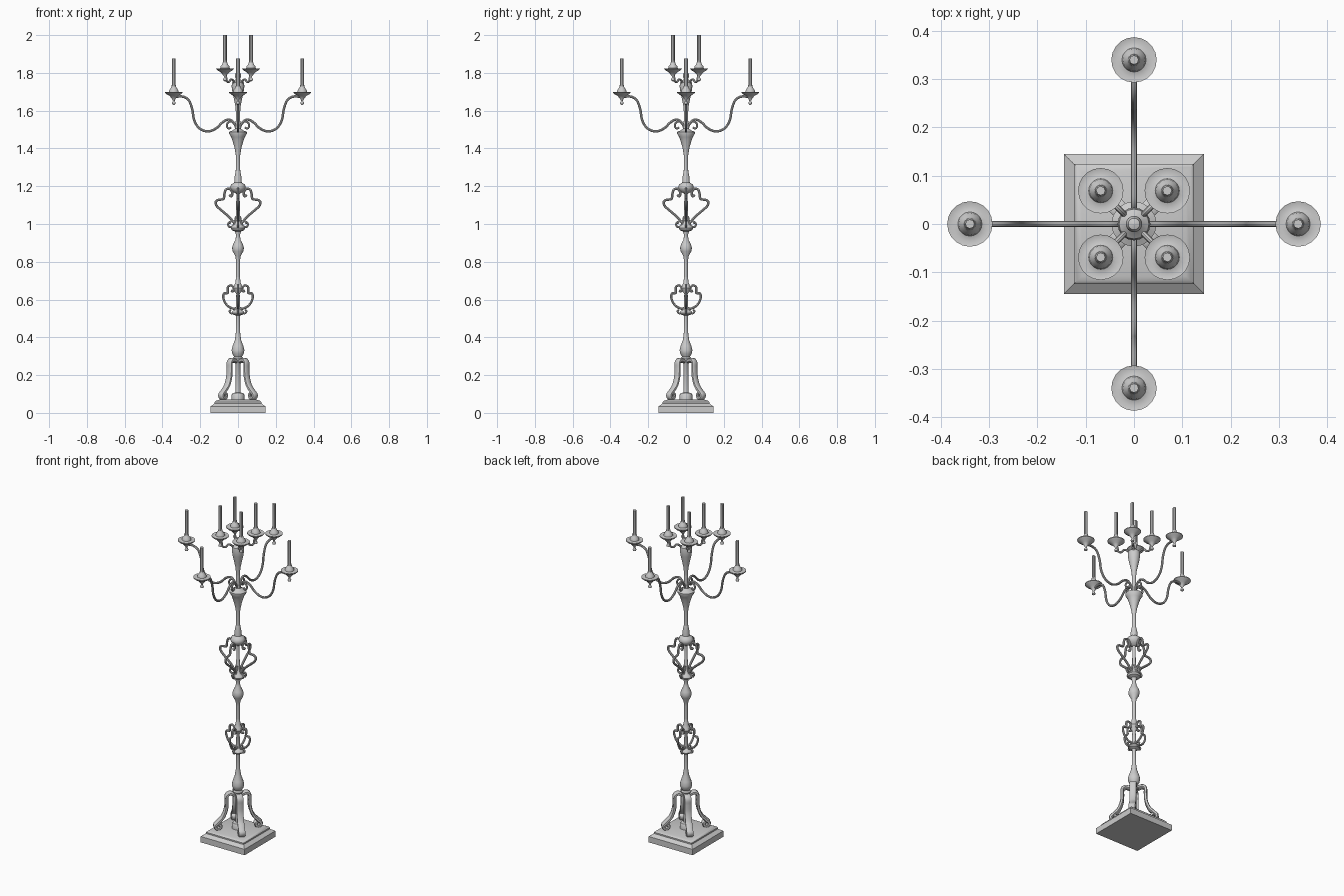
import bpy, bmesh, math
from mathutils import Vector

TAU = math.tau


def finish(name, bm, angle=40):
    bmesh.ops.recalc_face_normals(bm, faces=bm.faces)
    me = bpy.data.meshes.new(name)
    bm.to_mesh(me)
    bm.free()
    ob = bpy.data.objects.new(name, me)
    bpy.context.collection.objects.link(ob)
    bpy.ops.object.select_all(action='DESELECT')
    ob.select_set(True)
    bpy.context.view_layer.objects.active = ob
    bpy.ops.object.shade_smooth_by_angle(angle=math.radians(angle))
    return ob


def bridge(bm, rings):
    n = len(rings[0])
    for a, b in zip(rings, rings[1:]):
        for i in range(n):
            bm.faces.new((a[i], a[(i + 1) % n], b[(i + 1) % n], b[i]))
    bm.faces.new(rings[0])
    bm.faces.new(rings[-1])


def lathe(name, profile, segs=16, at=(0, 0, 0), turn=0.0):
    """Turned part from (radius, z) points."""
    bm = bmesh.new()
    rings = []
    for r, z in profile:
        r = max(r, 0.0005)
        rings.append([bm.verts.new((at[0] + r * math.cos(TAU * i / segs + turn),
                                    at[1] + r * math.sin(TAU * i / segs + turn),
                                    at[2] + z)) for i in range(segs)])
    bridge(bm, rings)
    return finish(name, bm)


def spline(pts, steps=5):
    """Smooth curve through the (radius, z) points."""
    p = [Vector(q) for q in pts]
    p = [2 * p[0] - p[1]] + p + [2 * p[-1] - p[-2]]
    out = []
    for a, b, c, d in zip(p, p[1:], p[2:], p[3:]):
        for k in range(steps):
            t = k / steps
            out.append(0.5 * (2 * b + (c - a) * t + (2 * a - 5 * b + 4 * c - d) * t * t
                              + (3 * b - a - 3 * c + d) * t ** 3))
    return out + [p[-2]]


def sweep4(name, pts, section, start=0.0):
    """Sweep a section along a radial path, repeated four times around."""
    path = spline(pts)
    for k in range(4):
        a = start + k * TAU / 4
        out, side = Vector((math.cos(a), math.sin(a), 0)), Vector((-math.sin(a), math.cos(a), 0))
        bm = bmesh.new()
        rings = []
        for i, p in enumerate(path):
            t = (path[min(i + 1, len(path) - 1)] - path[max(i - 1, 0)]).normalized()
            ring = []
            for n, b in section:
                r, z = p.x - t.y * n, p.y + t.x * n
                ring.append(bm.verts.new(out * r + side * b + Vector((0, 0, z))))
            rings.append(ring)
        bridge(bm, rings)
        finish(f"{name}_{k + 1}", bm)


def rod(r, n=8):
    return [(r * math.cos(TAU * i / n), r * math.sin(TAU * i / n)) for i in range(n)]


DIAG = TAU / 8

# stepped square base
steps = [(.145, 0), (.145, .035), (.124, .05), (.124, .058), (.118, .064), (.108, .067), (.09, .072)]
lathe("base", [(r * math.sqrt(2), z) for r, z in steps], 4, turn=DIAG)

# scrolled feet, flat bands on the diagonals
band = [(-.009, -.013), (-.005, -.018), (.005, -.018), (.009, -.013),
        (.009, .013), (.005, .018), (-.005, .018), (-.009, .013)]
sweep4("foot", [(.02, .272), (.045, .281), (.062, .268), (.063, .235), (.066, .19), (.082, .145),
                (.108, .115), (.125, .097), (.12, .08), (.102, .08), (.096, .095), (.105, .104)],
       band, DIAG)

# central turned column
lathe("column_lower", [(.034, .068), (.034, .095), (.028, .104), (.014, .108), (.013, .26),
                       (.024, .275), (.027, .29), (.021, .298), (.031, .315), (.034, .332),
                       (.028, .355), (.017, .385), (.012, .42), (.01, .5), (.012, .515),
                       (.03, .522), (.034, .53), (.03, .538), (.012, .55), (.009, .63),
                       (.02, .645), (.026, .66), (.02, .675), (.014, .69), (.01, .72)])
lathe("column_middle", [(.01, .72), (.01, .80), (.014, .83), (.028, .855), (.031, .872),
                        (.027, .89), (.014, .915), (.01, .94), (.016, .96), (.034, .968),
                        (.038, .978), (.034, .988), (.018, 1.0), (.01, 1.02), (.009, 1.16),
                        (.028, 1.17), (.039, 1.185), (.041, 1.197), (.035, 1.21), (.02, 1.22),
                        (.018, 1.25), (.012, 1.28)])
lathe("column_upper", [(.012, 1.28), (.011, 1.36), (.015, 1.385), (.02, 1.41), (.029, 1.44),
                       (.036, 1.46), (.047, 1.478), (.047, 1.487), (.03, 1.495), (.013, 1.505),
                       (.011, 1.58)])
lathe("top_vase", [(.011, 1.58), (.013, 1.62), (.021, 1.66), (.03, 1.7), (.034, 1.73),
                   (.031, 1.75), (.017, 1.76), (.011, 1.768), (.015, 1.778), (.017, 1.788),
                   (.012, 1.8), (.0, 1.804)])

# lower scroll cage
sweep4("lower_cage_scroll", [(.037, .648), (.027, .643), (.022, .658), (.034, .675), (.053, .668),
                             (.054, .648), (.055, .634), (.074, .632), (.078, .61), (.066, .58),
                             (.045, .56), (.015, .548)], rod(.006))
sweep4("lower_cage_curl", [(.012, .56), (.018, .535), (.035, .527), (.045, .538), (.037, .547)],
       rod(.005))

# upper scroll cage
sweep4("upper_cage_scroll", [(.046, 1.155), (.035, 1.147), (.03, 1.165), (.043, 1.186),
                             (.064, 1.182), (.072, 1.16), (.077, 1.133), (.104, 1.128),
                             (.118, 1.116), (.112, 1.095), (.085, 1.07), (.05, 1.04),
                             (.02, 1.005)], rod(.0065))
sweep4("upper_cage_curl", [(.01, 1.04), (.022, .995), (.042, .983), (.053, .997), (.045, 1.01),
                           (.038, 1.003)], rod(.0055))

# long lower arms with a small inner curl
sweep4("lower_arm", [(.005, 1.49), (.016, 1.525), (.045, 1.553), (.08, 1.54), (.115, 1.507),
                     (.16, 1.49), (.205, 1.507), (.232, 1.55), (.243, 1.61), (.262, 1.657),
                     (.295, 1.675), (.34, 1.672)], rod(.0065))
sweep4("arm_curl", [(.03, 1.546), (.052, 1.538), (.059, 1.518), (.048, 1.505), (.037, 1.513)],
       rod(.0055))

# short upper arms on the diagonals
sweep4("upper_arm", [(.015, 1.725), (.034, 1.758), (.054, 1.765), (.068, 1.752), (.085, 1.757),
                     (.09, 1.78), (.099, 1.795)], rod(.006), DIAG)

# drip pan with finial, socket and candle at each arm end
pan = [(.0, -.065), (.009, -.06), (.01, -.053), (.005, -.045), (.006, -.038), (.014, -.027),
       (.022, -.017), (.038, -.008), (.047, .0), (.047, .004), (.036, .001), (.025, .005),
       (.023, .016), (.016, .024), (.012, .034)]
candle = [(.013, .03), (.0095, .045), (.0095, .18)]
spots = [(.34, 1.695, 0), (.0975, 1.82, DIAG)]
for level, (r, z, start) in zip(("lower", "upper"), spots):
    for k in range(4):
        a = start + k * TAU / 4
        at = (r * math.cos(a), r * math.sin(a), z)
        lathe(f"{level}_drip_pan_{k + 1}", pan, 20, at)
        lathe(f"{level}_candle_{k + 1}", candle, 8, at)
